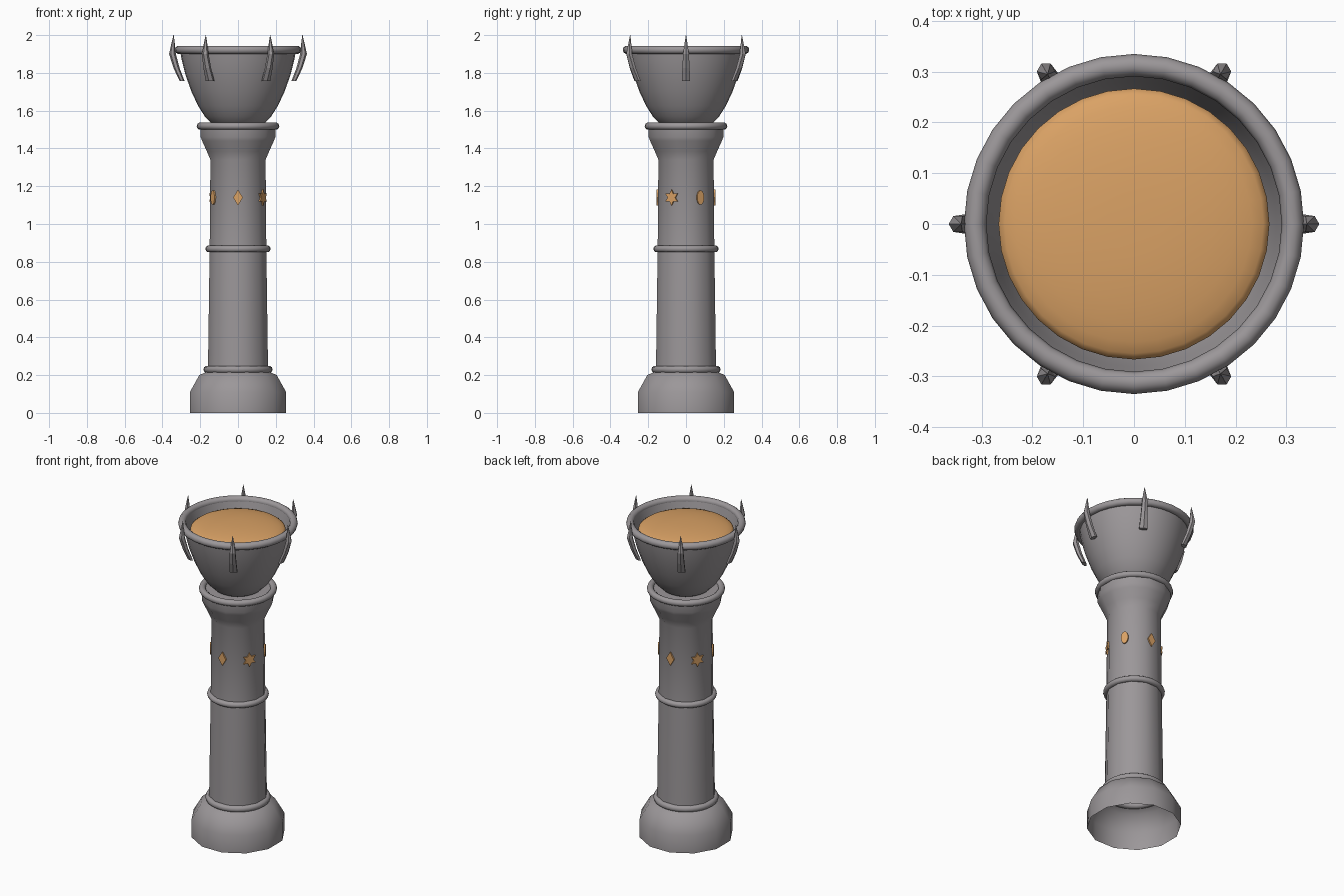
import bpy, bmesh, math
from math import sin, cos, pi, radians
from mathutils import Matrix, Vector

cube = bpy.data.objects.get("Cube")
if cube:
    bpy.data.objects.remove(cube, do_unlink=True)


def material(name, color):
    m = bpy.data.materials.new(name)
    m.use_nodes = True
    m.diffuse_color = color
    bsdf = next(n for n in m.node_tree.nodes if n.type == 'BSDF_PRINCIPLED')
    bsdf.inputs["Base Color"].default_value = color
    bsdf.inputs["Roughness"].default_value = 0.7
    return m


STONE = material("grey stone", (0.33, 0.31, 0.32, 1))
AMBER = material("warm amber", (0.70, 0.36, 0.13, 1))


def finish(name, bm, mat, smooth_angle=None, recalc=True):
    if recalc:
        bmesh.ops.recalc_face_normals(bm, faces=bm.faces)
    mesh = bpy.data.meshes.new(name)
    bm.to_mesh(mesh)
    bm.free()
    mesh.materials.append(mat)
    if smooth_angle:
        mesh.polygons.foreach_set("use_smooth", [True] * len(mesh.polygons))
        mesh.set_sharp_from_angle(angle=radians(smooth_angle))
    obj = bpy.data.objects.new(name, mesh)
    bpy.context.collection.objects.link(obj)
    return obj


def loft(bm, loops, cap_start=False, cap_end=False):
    """Bridge consecutive closed loops of points."""
    rows = [[bm.verts.new(p) for p in loop] for loop in loops]
    n = len(rows[0])
    for a, b in zip(rows, rows[1:]):
        for i in range(n):
            j = (i + 1) % n
            bm.faces.new((a[i], a[j], b[j], b[i]))
    if cap_start:
        bm.faces.new(rows[0][::-1])
    if cap_end:
        bm.faces.new(rows[-1])


def lathe(name, profile, sides, mat, angle, phase=0.0, **caps):
    """Turn (radius, height) pairs, radius measured to the flat of each side."""
    bm = bmesh.new()
    grow = 1 / cos(pi / sides)
    turns = [phase + 2 * pi * i / sides for i in range(sides)]
    loft(bm, [[(r * grow * cos(t), r * grow * sin(t), z) for t in turns]
              for r, z in profile], **caps)
    return finish(name, bm, mat, angle, recalc=False)


def ring(name, major, minor, z):
    bm = bmesh.new()
    loops = []
    for i in range(32):
        t = 2 * pi * i / 32
        loops.append([((major + minor * cos(a)) * cos(t),
                       (major + minor * cos(a)) * sin(t),
                       z + minor * sin(a))
                      for a in (2 * pi * k / 10 for k in range(10))])
    loft(bm, loops + [loops[0]])
    bmesh.ops.remove_doubles(bm, verts=bm.verts, dist=1e-5)
    finish(name, bm, STONE, 60)


# Twelve-sided pillar, open underneath
lathe("pillar", [(0.255, 0), (0.255, 0.11), (0.205, 0.2), (0.16, 0.22),
                 (0.158, 0.3), (0.15, 0.87), (0.146, 1.34), (0.165, 1.385),
                 (0.19, 1.44), (0.198, 1.46), (0.2, 1.52)],
      12, STONE, 50, phase=pi / 12, cap_end=True)

# Moulding rings
ring("base_ring", 0.163, 0.02, 0.23)
ring("middle_ring", 0.155, 0.018, 0.868)
ring("capital_ring", 0.2, 0.019, 1.518)
ring("bowl_rim", 0.313, 0.022, 1.922)

# Bowl with an inner wall
lathe("bowl", [(0.1, 1.51), (0.135, 1.53), (0.175, 1.57), (0.21, 1.625),
               (0.245, 1.7), (0.277, 1.79), (0.297, 1.87), (0.306, 1.925),
               (0.292, 1.925), (0.28, 1.88), (0.262, 1.81), (0.2, 1.66)],
      32, STONE, 50, cap_start=True, cap_end=True)

# Shallow dome filling the bowl
dome = [(0.267 * cos(a), 1.88 + 0.045 * sin(a))
        for a in (radians(d) for d in range(-30, 90, 12))]
lathe("bowl_filling", dome, 32, AMBER, 60, cap_start=True, cap_end=True)

# Bent claws around the bowl: radius, height, half width, half depth
CLAW = [(0.296, 1.757, 0.026, 0.013), (0.325, 1.825, 0.022, 0.016),
        (0.347, 1.9, 0.018, 0.018), (0.344, 1.95, 0.01, 0.01),
        (0.341, 2.0, 0.001, 0.001)]
for k in range(6):
    bm = bmesh.new()
    loft(bm, [[(r + d * cos(a), w * sin(a), z)
               for a in (pi / 3 * i for i in range(6))]
              for r, z, w, d in CLAW], cap_start=True, cap_end=True)
    bm.transform(Matrix.Rotation(k * pi / 3, 4, 'Z'))
    finish(f"claw_{k + 1}", bm, STONE)


# Raised emblems on alternate sides of the pillar
def outline(count, width, height, inner=1.0):
    points = []
    for i in range(count):
        s = inner if i % 2 else 1.0
        a = 2 * pi * i / count
        points.append((s * width * sin(a), s * height * cos(a)))
    return points


EMBLEMS = [("diamond", outline(4, 0.026, 0.042)),
           ("star", outline(12, 0.042, 0.042, 0.55)),
           ("oval", outline(16, 0.021, 0.038))]
for k in range(6):
    label, shape = EMBLEMS[k % 3]
    bm = bmesh.new()
    loft(bm, [[(r, u, 1.14 + v) for u, v in shape] for r in (0.14, 0.156)],
         cap_start=True, cap_end=True)
    bm.transform(Matrix.Rotation(-pi / 2 + k * pi / 3, 4, 'Z'))
    finish(f"{label}_emblem_{k // 3 + 1}", bm, AMBER)
